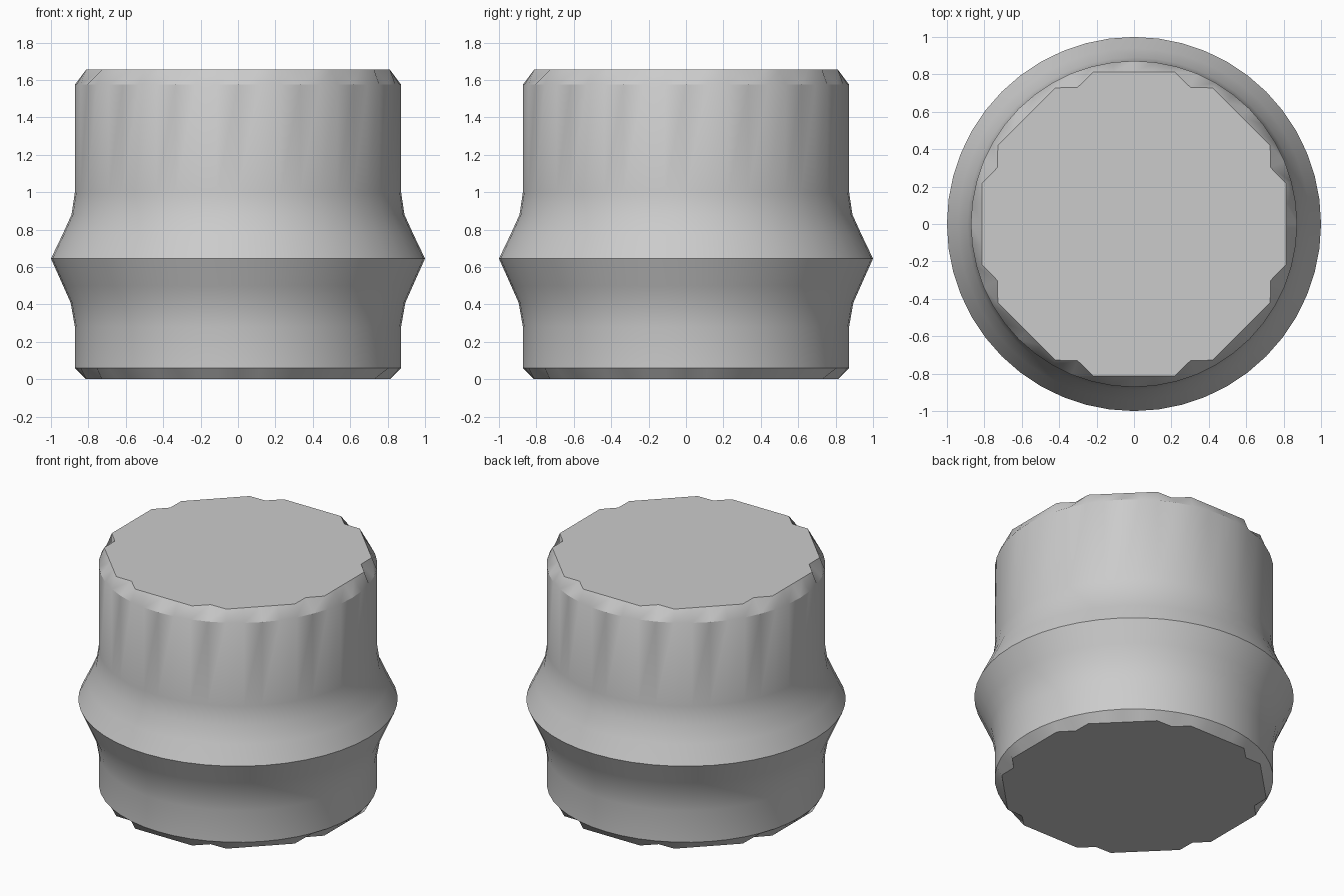
import bpy
import bmesh
from math import cos, sin, radians, pi

cube = bpy.data.objects.get("Cube")
if cube:
    bpy.data.objects.remove(cube, do_unlink=True)

SEGMENTS = 48
CAP = None  # radius follows the chipped octagonal rim

# Body profile: radius, height
PROFILE = [(CAP, 0), (0.872, 0.06), (0.872, 0.28), (0.895, 0.41), (0.935, 0.5),
           (1.0, 0.645), (0.94, 0.77), (0.89, 0.88), (0.872, 1.0),
           (0.872, 1.575), (CAP, 1.655)]


def cap_radius(i):
    """Octagon rim with a small chip at each corner."""
    step = i % 6
    if step == 3:
        return 0.79
    return 0.812 / cos(radians(7.5 * min(step, 6 - step)))


def ring(bm, radius, z):
    verts = []
    for i in range(SEGMENTS):
        a = 2 * pi * i / SEGMENTS
        r = cap_radius(i) if radius is CAP else radius
        verts.append(bm.verts.new((r * cos(a), r * sin(a), z)))
    return verts


# Flat grey material
grey = bpy.data.materials.new("grey")
grey.use_nodes = True
colour = (0.6, 0.6, 0.6, 1)
grey.diffuse_color = colour
grey.node_tree.nodes["Principled BSDF"].inputs["Base Color"].default_value = colour

# Flanged drum: stacked rings closed by flat caps
bm = bmesh.new()
rings = [ring(bm, r, z) for r, z in PROFILE]
for low, high in zip(rings, rings[1:]):
    for i in range(SEGMENTS):
        j = (i + 1) % SEGMENTS
        bm.faces.new((low[i], low[j], high[j], high[i]))
bm.faces.new(rings[-1])
bm.faces.new(rings[0][::-1])
bmesh.ops.recalc_face_normals(bm, faces=bm.faces)

mesh = bpy.data.meshes.new("flanged_drum")
bm.to_mesh(mesh)
bm.free()
mesh.materials.append(grey)
drum = bpy.data.objects.new("flanged_drum", mesh)
bpy.context.collection.objects.link(drum)

# Smooth sides with crisp ridge and rims
bpy.ops.object.select_all(action="DESELECT")
drum.select_set(True)
bpy.context.view_layer.objects.active = drum
bpy.ops.object.shade_smooth_by_angle(angle=radians(35))
